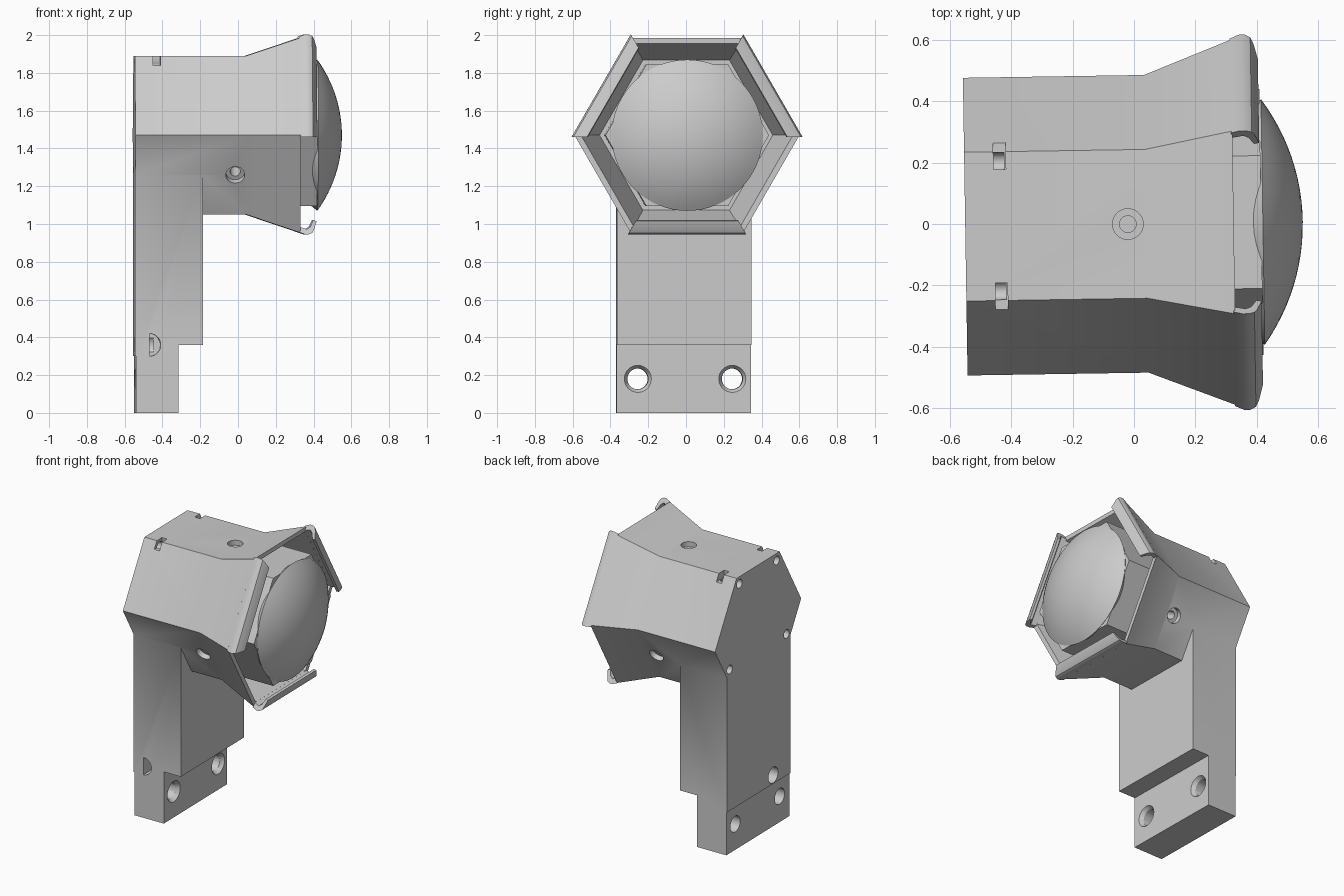
import bpy, bmesh, math
from mathutils import Matrix, Vector

if "Cube" in bpy.data.objects:
    bpy.data.objects.remove(bpy.data.objects["Cube"])

AXIS_Z = 1.47
TILT = math.radians(0.9)
COS30 = math.cos(math.pi / 6)
TAN30 = math.tan(math.pi / 6)

grey = bpy.data.materials.new("plain_grey")
grey.use_nodes = True
grey.diffuse_color = (0.6, 0.6, 0.6, 1)
grey.node_tree.nodes["Principled BSDF"].inputs["Base Color"].default_value = (0.6, 0.6, 0.6, 1)


def finish(name, bm):
    bmesh.ops.recalc_face_normals(bm, faces=bm.faces)
    mesh = bpy.data.meshes.new(name)
    bm.to_mesh(mesh)
    bm.free()
    mesh.materials.append(grey)
    obj = bpy.data.objects.new(name, mesh)
    bpy.context.collection.objects.link(obj)
    return obj


def loft(name, rings):
    """Skin closed rings of points and cap both ends."""
    bm = bmesh.new()
    loops = [[bm.verts.new(p) for p in ring] for ring in rings]
    for a, b in zip(loops, loops[1:]):
        for i in range(len(a)):
            j = (i + 1) % len(a)
            bm.faces.new((a[i], a[j], b[j], b[i]))
    bm.faces.new(loops[0])
    bm.faces.new(loops[-1])
    return finish(name, bm)


def hexagon(x, apothem):
    r = apothem / COS30
    return [(x, r * math.cos(k * math.pi / 3), AXIS_Z + r * math.sin(k * math.pi / 3))
            for k in range(6)]


def box(name, lo, hi):
    return loft(name, [[(x, lo[1], lo[2]), (x, hi[1], lo[2]), (x, hi[1], hi[2]), (x, lo[1], hi[2])]
                       for x in (lo[0], hi[0])])


def rod(name, start, end, r1, r2=None):
    start, end = Vector(start), Vector(end)
    d = end - start
    bm = bmesh.new()
    place = Matrix.Translation((start + end) / 2) @ d.to_track_quat("Z", "Y").to_matrix().to_4x4()
    bmesh.ops.create_cone(bm, cap_ends=True, segments=32, radius1=r1,
                          radius2=r1 if r2 is None else r2, depth=d.length, matrix=place)
    return finish(name, bm)


def combine(target, other, operation):
    """Apply a boolean and remove the helper."""
    mod = target.modifiers.new("boolean", "BOOLEAN")
    mod.operation, mod.solver, mod.object = operation, "EXACT", other
    bpy.context.view_layer.update()
    mesh = bpy.data.meshes.new_from_object(target.evaluated_get(bpy.context.evaluated_depsgraph_get()))
    target.modifiers.clear()
    target.data = mesh
    bpy.data.objects.remove(other)


def cut(target, cutter):
    combine(target, cutter, "DIFFERENCE")


def around(angle, x, apothem, side=0):
    c, s = math.cos(angle), math.sin(angle)
    return (x, apothem * c - side * s, AXIS_Z + apothem * s + side * c)


# Hexagonal housing with flared hollow mouth
housing = loft("housing", [hexagon(x, a) for x, a in
               ((-0.55, 0.42), (0.04, 0.42), (0.325, 0.516), (0.325, 0.486), (0.06, 0.397))])

# Stepped support column, joined to the housing
side = [(-0.545, 0), (-0.32, 0), (-0.32, 0.36), (-0.19, 0.36),
        (-0.19, 1.4), (-0.55, 1.4), (-0.55, 0.3), (-0.545, 0.3)]
column = loft("column", [[(x, y, z) for x, z in side] for y in (-0.363, 0.35)])
combine(housing, column, "UNION")
housing.name = "housing_and_column"

# Counterbored screw holes on three housing sides
for deg in (90, 210, 330):
    a = math.radians(deg)
    cut(housing, rod("bore", around(a, -0.02, 0.5), around(a, -0.02, 0.385), 0.05))
    cut(housing, rod("pilot", around(a, -0.02, 0.5), around(a, -0.02, 0.25), 0.027))

# Rear holes and the slots that meet them
for s in (-1, 1):
    for y, z in ((0.21, 1.84), (0.32, 1.285)):
        cut(housing, rod("rear_hole", (-0.6, s * y, z), (-0.42, s * y, z), 0.03))
    ys = sorted((s * 0.185, s * 0.275))
    cut(housing, box("slot", (-0.455, ys[0], 1.84), (-0.415, ys[1], 1.95)))
    # Countersunk mounting holes in the foot
    y = s * 0.25
    cut(housing, rod("mount_hole", (-0.6, y, 0.18), (-0.2, y, 0.18), 0.055))
    cut(housing, rod("countersink", (-0.345, y, 0.18), (-0.315, y, 0.18), 0.055, 0.075))

# Half-round cable passage from the side to the back of the column
passage = rod("passage", (-0.475, -0.5, 0.36), (-0.475, -0.13, 0.36), 0.06)
cut(passage, box("flat", (-0.6, -0.6, 0.2), (-0.475, 0, 0.5)))
cut(housing, passage)
cut(housing, rod("passage_exit", (-0.6, -0.17, 0.36), (-0.45, -0.17, 0.36), 0.055))

# Hooked lips on alternate mouth sides
hook = [(0.32, 0.514), (0.35, 0.525), (0.37, 0.525), (0.388, 0.517), (0.398, 0.5),
        (0.412, 0.455), (0.395, 0.45), (0.378, 0.485), (0.36, 0.497), (0.32, 0.485)]
lips = []
for name, deg in (("lip_rear", 30), ("lip_front", 150), ("lip_bottom", 270)):
    a = math.radians(deg)
    lips.append(loft(name, [[around(a, x, ap, s * (ap * TAN30 + 0.01)) for x, ap in hook]
                            for s in (-1, 1)]))

# Lens seat and domed lens
seat = loft("lens_seat", [hexagon(0.05, 0.375), hexagon(0.415, 0.375)])
RIM, RISE = 0.4, 0.13
ball = (RIM ** 2 + RISE ** 2) / (2 * RISE)
sweep = math.asin(RIM / ball)
profile = [(0.37, 0), (0.385, 0.372)]
profile += [(0.55 - ball + ball * math.cos(sweep * t / 12), ball * math.sin(sweep * t / 12))
            for t in range(12, -1, -1)]
bm = bmesh.new()
pts = [bm.verts.new((x, 0, AXIS_Z + r)) for x, r in profile]
edges = [bm.edges.new(p) for p in zip(pts, pts[1:])]
bmesh.ops.spin(bm, geom=pts + edges, cent=(0, 0, AXIS_Z), axis=(1, 0, 0),
               angle=math.tau, steps=64, use_duplicate=False)
bmesh.ops.remove_doubles(bm, verts=bm.verts, dist=0.0005)
lens = finish("lens_dome", bm)

# Smooth curved parts, and the slight turn of the whole body
bpy.ops.object.select_all(action="DESELECT")
for obj in [housing, seat, lens] + lips:
    obj.rotation_euler.z = TILT
    obj.select_set(True)
bpy.context.view_layer.objects.active = housing
bpy.ops.object.shade_smooth_by_angle(angle=math.radians(32))
